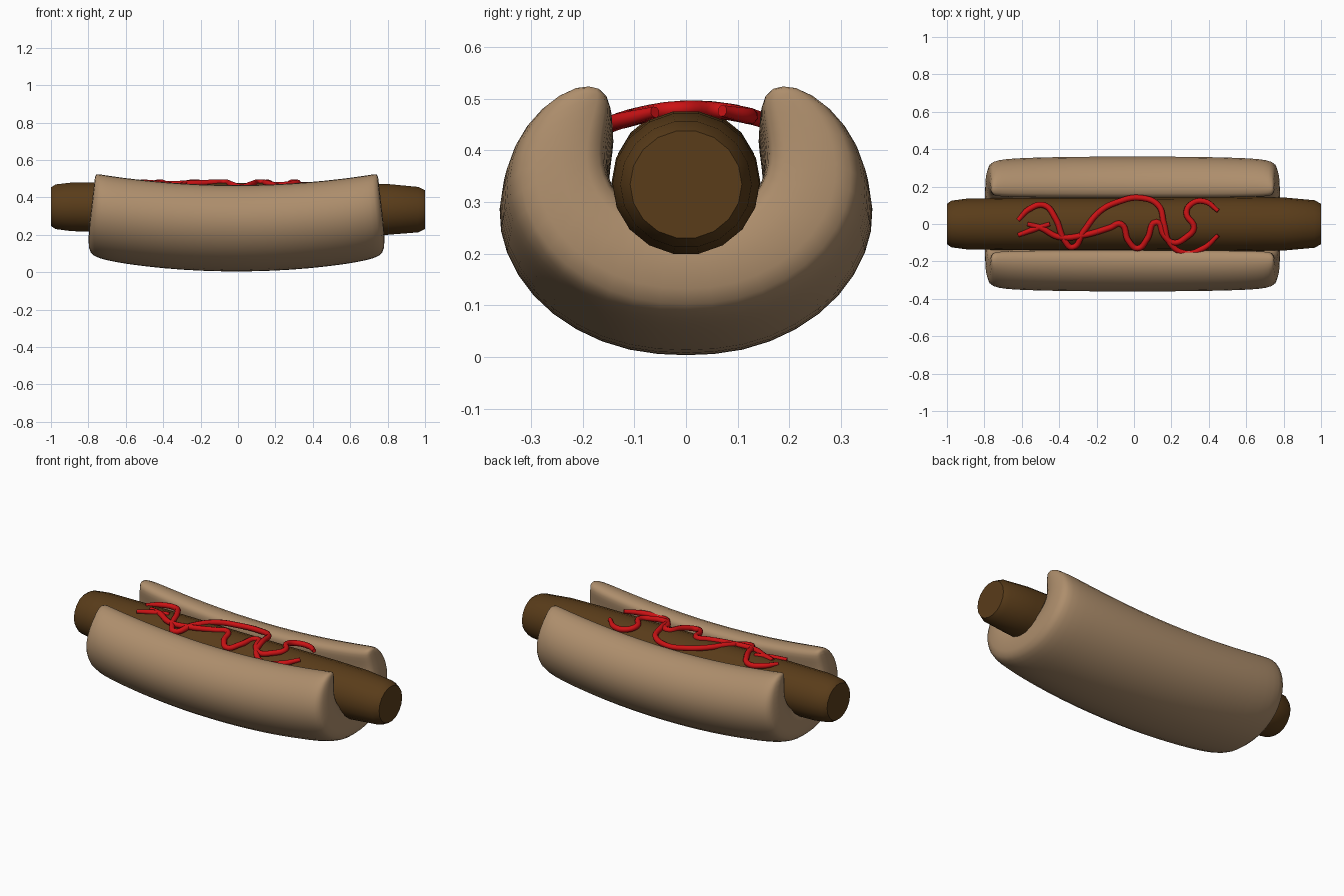
import bpy, bmesh, math

if "Cube" in bpy.data.objects:
    bpy.data.objects.remove(bpy.data.objects["Cube"])


def material(name, rgb):
    mat = bpy.data.materials.new(name)
    mat.diffuse_color = (*rgb, 1)
    mat.use_nodes = True
    mat.node_tree.nodes["Principled BSDF"].inputs["Base Color"].default_value = mat.diffuse_color
    return mat


def add_mesh(name, bm, mat, angle):
    bmesh.ops.recalc_face_normals(bm, faces=bm.faces)
    me = bpy.data.meshes.new(name)
    bm.to_mesh(me)
    bm.free()
    ob = bpy.data.objects.new(name, me)
    bpy.context.collection.objects.link(ob)
    me.materials.append(mat)
    bpy.ops.object.select_all(action='DESELECT')
    ob.select_set(True)
    bpy.context.view_layer.objects.active = ob
    bpy.ops.object.shade_smooth_by_angle(angle=math.radians(angle))
    return ob


def bridge(bm, rings):
    for a, b in zip(rings, rings[1:]):
        n = len(a)
        for i in range(n):
            bm.faces.new((a[i], a[(i + 1) % n], b[(i + 1) % n], b[i]))


bread = material("bread", (0.42, 0.27, 0.15))
meat = material("meat", (0.10, 0.045, 0.01))
red = material("red_sauce", (0.60, 0.006, 0.007))

# Bun: C-shaped section as inner/outer pairs (y, z), bottom to lip, mirrored
half = [((0, .200), (0, .000)), ((.06, .212), (.11, .008)),
        ((.11, .245), (.215, .048)), ((.14, .285), (.30, .115)),
        ((.15, .325), (.352, .20)), ((.147, .36), (.366, .285)),
        ((.142, .395), (.345, .365)), ((.138, .435), (.295, .43)),
        ((.155, .462), (.225, .468))]
pairs = [((-a, b), (-c, d)) for (a, b), (c, d) in half[:0:-1]] + half
# Stations along the bun: distance from middle, shrink towards section centre
side = [(.20, 0), (.40, .02), (.58, .06), (.70, .12), (.765, .24), (.795, .50)]
stations = [(-x, f) for x, f in side[::-1]] + [(0, 0)] + side
bm = bmesh.new()
rings = []
for x, f in stations:
    inner, outer = [], []
    for (iy, iz), (oy, oz) in pairs:
        cy, cz = (iy + oy) / 2, (iz + oz) / 2
        for (y, z), g, row in (((iy, iz), f * .45, inner), ((oy, oz), f, outer)):
            y, z = y + (cy - y) * g, z + (cz - z) * g
            bent = z + .10 * x * x
            row.append(bm.verts.new((x * (1 - .15 * max(0, bent - .2)) - .008, y, bent)))
    rings.append(inner + outer[::-1])
bridge(bm, rings)
n = len(pairs)
for r in (rings[0], rings[-1]):
    for i in range(n - 1):
        bm.faces.new((r[i], r[i + 1], r[-2 - i], r[-1 - i]))
bun = add_mesh("bun", bm, bread, 180)
bun.modifiers.new("soften", 'SUBSURF').levels = 1
bun.modifiers["soften"].render_levels = 1

# Sausage: straight lathe with tapered flat ends
bm = bmesh.new()
rings = []
for x, r in [(-1, .108), (-.975, .125), (-.89, .136), (-.6, .140), (0, .140),
             (.6, .144), (.8, .142), (.965, .127), (1, .108)]:
    rings.append([bm.verts.new((x, r * math.cos(t), .342 - .008 * x + r * .97 * math.sin(t)))
                  for t in (2 * math.pi * i / 18 for i in range(18))])
bridge(bm, rings)
bm.faces.new(rings[0])
bm.faces.new(rings[-1])
add_mesh("sausage", bm, meat, 35)

# Sauce: wandering tubes lying over the sausage
strands = {
    "sauce_strand_long": [(-.62, .02), (-.56, .08), (-.48, .10), (-.42, .03), (-.37, -.09),
                          (-.33, -.125), (-.27, -.04), (-.18, .07), (-.08, .12), (.03, .14),
                          (.13, .10), (.16, 0), (.19, -.10), (.27, -.155), (.37, -.13), (.45, -.06)],
    "sauce_strand_curly": [(-.57, .00), (-.50, -.02), (-.40, -.07), (-.27, -.06), (-.13, -.02),
                           (-.07, 0), (-.03, -.09), (.02, -.13), (.07, -.08), (.12, .01),
                           (.16, -.06), (.21, -.10), (.28, -.07), (.32, -.02), (.28, .06),
                           (.31, .11), (.38, .12), (.45, .07)],
    "sauce_strand_short": [(-.62, -.06), (-.54, -.03), (-.45, .0)],
}
for name, pts in strands.items():
    cu = bpy.data.curves.new(name, 'CURVE')
    cu.dimensions = '3D'
    cu.bevel_depth = .016
    cu.bevel_resolution = 2
    cu.resolution_u = 6
    cu.use_fill_caps = True
    sp = cu.splines.new('BEZIER')
    sp.bezier_points.add(len(pts) - 1)
    for i, (p, (x, y)) in enumerate(zip(sp.bezier_points, pts)):
        p.co = (x, y, .480 - 1.2 * y * y + .03 * y)
        p.handle_left_type = p.handle_right_type = 'AUTO'
        p.radius = .7 if i in (0, len(pts) - 1) else 1
    tube = bpy.data.objects.new(name, cu)
    me = bpy.data.meshes.new_from_object(tube)
    bpy.data.objects.remove(tube)
    bm = bmesh.new()
    bm.from_mesh(me)
    add_mesh(name, bm, red, 60)
